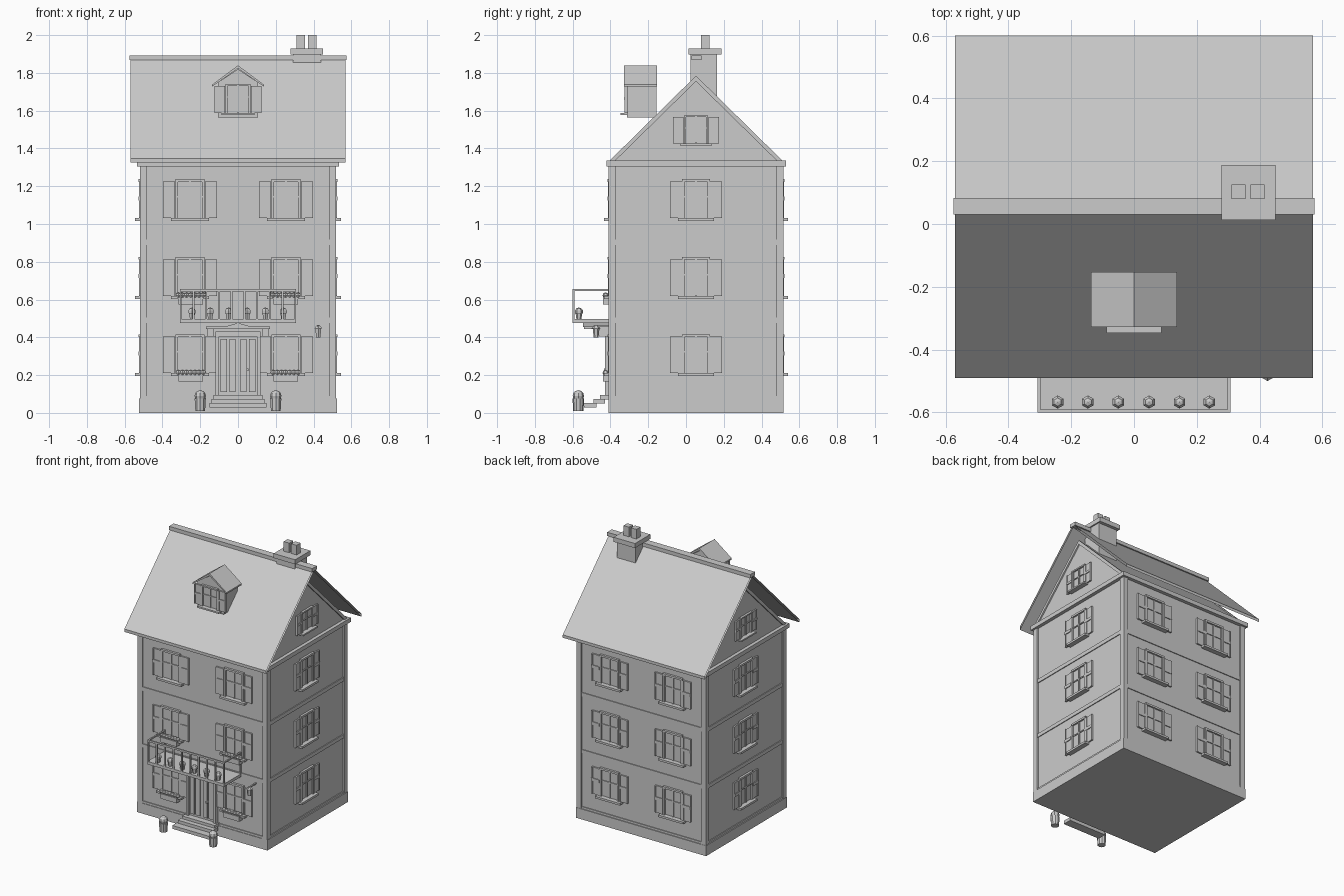
import bpy, bmesh
from math import pi
from mathutils import Matrix, Vector

if "Cube" in bpy.data.objects:
    bpy.data.objects.remove(bpy.data.objects["Cube"])

CY = 0.053          # depth centre of the house body


def add_box(bm, x0, x1, y0, y1, z0, z1):
    m = Matrix.Translation(((x0 + x1) / 2, (y0 + y1) / 2, (z0 + z1) / 2))
    bmesh.ops.create_cube(bm, size=1, matrix=m @ Matrix.Diagonal((x1 - x0, y1 - y0, z1 - z0, 1)))


def add_cone(bm, x, y, z0, z1, r0, r1, n=8):
    bmesh.ops.create_cone(bm, cap_ends=True, segments=n, radius1=r0, radius2=r1, depth=z1 - z0,
                          matrix=Matrix.Translation((x, y, (z0 + z1) / 2)))


def add_ball(bm, x, y, z, r, u=8, v=5):
    bmesh.ops.create_uvsphere(bm, u_segments=u, v_segments=v, radius=r,
                              matrix=Matrix.Translation((x, y, z)))


def add_prism(bm, pts, a, b, axis='X', caps=True):
    """Extrude a closed profile from a to b; profile is (y,z) for X, (x,z) for Y."""
    def v(p, t):
        return bm.verts.new((t, *p) if axis == 'X' else (p[0], t, p[1]))
    A, B = [v(p, a) for p in pts], [v(p, b) for p in pts]
    n = len(pts)
    faces = [bm.faces.new((A[i], A[(i + 1) % n], B[(i + 1) % n], B[i])) for i in range(n)]
    if caps:
        faces += [bm.faces.new(A[::-1]), bm.faces.new(B)]
    bmesh.ops.recalc_face_normals(bm, faces=faces)


def make(name, bm):
    me = bpy.data.meshes.new(name)
    bm.to_mesh(me)
    bm.free()
    ob = bpy.data.objects.new(name, me)
    bpy.context.collection.objects.link(ob)
    return ob


def box(name, *d):
    bm = bmesh.new()
    add_box(bm, *d)
    return make(name, bm)


# walls, plinth, cornice
box("walls", -.51, .51, -.40, .505, .02, 1.33)
box("plinth", -.523, .523, -.41, .517, 0, .075)
box("cornice", -.535, .535, -.422, .53, 1.305, 1.335)
bm = bmesh.new()
for z0, z1 in ((.075, .09), (.477, .504), (.89, .918)):
    add_box(bm, -.516, .516, -.406, .511, z0, z1)
make("floor_bands", bm)
bm = bmesh.new()
for x0, x1 in ((-.52, -.482), (.482, .52)):
    for y0, y1 in ((-.41, -.372), (.478, .515)):
        add_box(bm, x0, x1, y0, y1, .07, 1.31)
make("corner_pilasters", bm)

# gable block with sloping edge trim
bm = bmesh.new()
add_prism(bm, [(-.40, 1.33), (.506, 1.33), (CY, 1.775)], -.51, .51)
make("gable_block", bm)
bm = bmesh.new()
for x0, x1 in ((-.52, -.505), (.505, .52)):
    for s in (-1, 1):
        add_prism(bm, [(CY + s * .463, 1.33), (CY, 1.785), (CY, 1.755), (CY + s * .433, 1.33)], x0, x1)
make("gable_trim", bm)

# roof shell, open at its ends, and ridge cap
bm = bmesh.new()
R = .055
add_prism(bm, [(R - .545, 1.326), (R - .545, 1.347), (R, 1.885), (R + .545, 1.347),
               (R + .545, 1.326), (R, 1.864)], -.57, .57, caps=False)
make("roof", bm)
box("ridge_cap", -.575, .575, .03, .083, 1.867, 1.893)

# chimney
box("chimney_shaft", .29, .44, .025, .165, 1.62, 1.905)
box("chimney_slab", .278, .45, .013, .188, 1.897, 1.93)
bm = bmesh.new()
for x in (.333, .393):
    add_box(bm, x - .022, x + .022, .08, .125, 1.925, 2.0)
make("chimney_pots", bm)

# shared window mesh: glass, frame, glazing bars, sill and two shutters
bm = bmesh.new()
add_box(bm, -.07, .07, -.004, .004, -.095, .095)
for s in (-1, 1):
    add_box(bm, *sorted((s * .064, s * .077)), -.014, .004, -.098, .1)
    a, b = sorted((s * .079, s * .144))
    add_box(bm, a, b, -.010, .004, -.097, .097)
    add_box(bm, a, b, -.016, .004, -.003, .018)
    add_box(bm, a, a + .01, -.014, .004, -.097, .097)
    add_box(bm, b - .01, b, -.014, .004, -.097, .097)
add_box(bm, -.077, .077, -.016, .004, .095, .109)
add_box(bm, -.005, .005, -.010, .004, -.095, .095)
add_box(bm, -.07, .07, -.010, .004, .012, .02)
add_box(bm, -.1, .1, -.035, .004, -.112, -.097)
proto = make("front_window", bm)
win_mesh = proto.data
bpy.data.objects.remove(proto)


def window(name, x, y, z, angle=0, sx=1, sz=1):
    ob = bpy.data.objects.new(name, win_mesh)
    ob.location, ob.rotation_euler, ob.scale = (x, y, z), (0, 0, angle), (sx, 1, sz)
    bpy.context.collection.objects.link(ob)


for z in (.307, .716, 1.128):
    for x in (-.254, .254):
        window("front_window", x, -.40, z)
        window("back_window", x, .505, z, pi)
    window("right_window", .51, CY, z, pi / 2, .95)
    window("left_window", -.51, CY, z, -pi / 2, .95)
window("right_gable_window", .51, CY, 1.497, pi / 2, .84, .72)
window("left_gable_window", -.51, CY, 1.497, -pi / 2, .84, .72)

# dormer
bm = bmesh.new()
add_prism(bm, [(-.105, 1.565), (.105, 1.565), (.105, 1.75), (0, 1.82), (-.105, 1.75)], -.312, -.157, 'Y')
make("dormer_body", bm)
bm = bmesh.new()
add_prism(bm, [(-.137, 1.727), (0, 1.824), (.137, 1.727), (.137, 1.738), (0, 1.84), (-.137, 1.738)],
          -.328, -.153, 'Y')
make("dormer_roof", bm)
window("dormer_window", 0, -.312, 1.66, 0, .87, .74)

# double door with vertical panels and handle
bm = bmesh.new()
add_box(bm, -.118, .118, -.412, -.39, .08, .42)
for s in (-1, 1):
    add_box(bm, *sorted((s * .1, s * .12)), -.428, -.39, .08, .43)
    for a in (.012, .058):
        add_box(bm, *sorted((s * a, s * (a + .034))), -.42, -.40, .11, .39)
add_box(bm, -.12, .12, -.428, -.39, .405, .43)
make("door", bm)
bm = bmesh.new()
add_box(bm, .045, .055, -.435, -.41, .222, .236)
make("door_handle", bm)

# steps
for i, (w, y0, y1, z0) in enumerate(((.15, -.54, -.475, .028), (.14, -.49, -.43, .05), (.13, -.455, -.40, .07))):
    box("step_%d" % (i + 1), -w, w, y0, y1, z0, z0 + .024)

# door canopy with brackets
bm = bmesh.new()
add_box(bm, -.17, .17, -.54, -.40, .444, .458)
add_prism(bm, [(-.07, .456), (.07, .456), (0, .477)], -.545, -.40, 'Y')
for s in (-1, 1):
    add_box(bm, *sorted((s * .13, s * .165)), -.46, -.40, .405, .446)
make("door_canopy", bm)

# wall lantern
bm = bmesh.new()
add_box(bm, .42, .43, -.49, -.40, .455, .463)
add_cone(bm, .425, -.476, .40, .448, .013, .018, 6)
add_cone(bm, .425, -.476, .448, .465, .024, .006, 6)
make("lantern", bm)

# balcony floor and railing
box("balcony_floor", -.308, .308, -.6, -.40, .477, .498)
bm = bmesh.new()
add_box(bm, -.308, .308, -.6, -.59, .642, .655)
for s in (-1, 1):
    a, b = sorted((s * .298, s * .308))
    add_box(bm, a, b, -.6, -.40, .645, .655)
    add_box(bm, a, b, -.41, -.40, .49, .65)
for i in range(10):
    x = -.303 + i * .606 / 9
    add_box(bm, x - .005, x + .005, -.6, -.59, .49, .65)
make("balcony_railing", bm)

# balcony flower pots
bm = bmesh.new()
for x in (-.243, -.147, -.05, .048, .145, .24):
    add_cone(bm, x, -.567, .496, .53, .013, .018, 6)
    add_ball(bm, x, -.567, .536, .022, 6, 5)
make("balcony_pots", bm)

# window boxes with a row of flowers
for z in (.165, .575):
    for c in (-.25, .252):
        box("window_box", c - .065, c + .065, -.44, -.40, z, z + .036)
        bm = bmesh.new()
        for i in range(7):
            add_ball(bm, c - .066 + i * .022, -.426, z + .047, .016, 6, 4)
        make("box_flowers", bm)

# planters beside the steps
for x in (-.2, .2):
    bm = bmesh.new()
    add_cone(bm, x, -.57, .01, .075, .027, .031, 10)
    make("planter", bm)
    bm = bmesh.new()
    add_ball(bm, x, -.57, .09, .03, 8, 6)
    make("planter_bush", bm)
